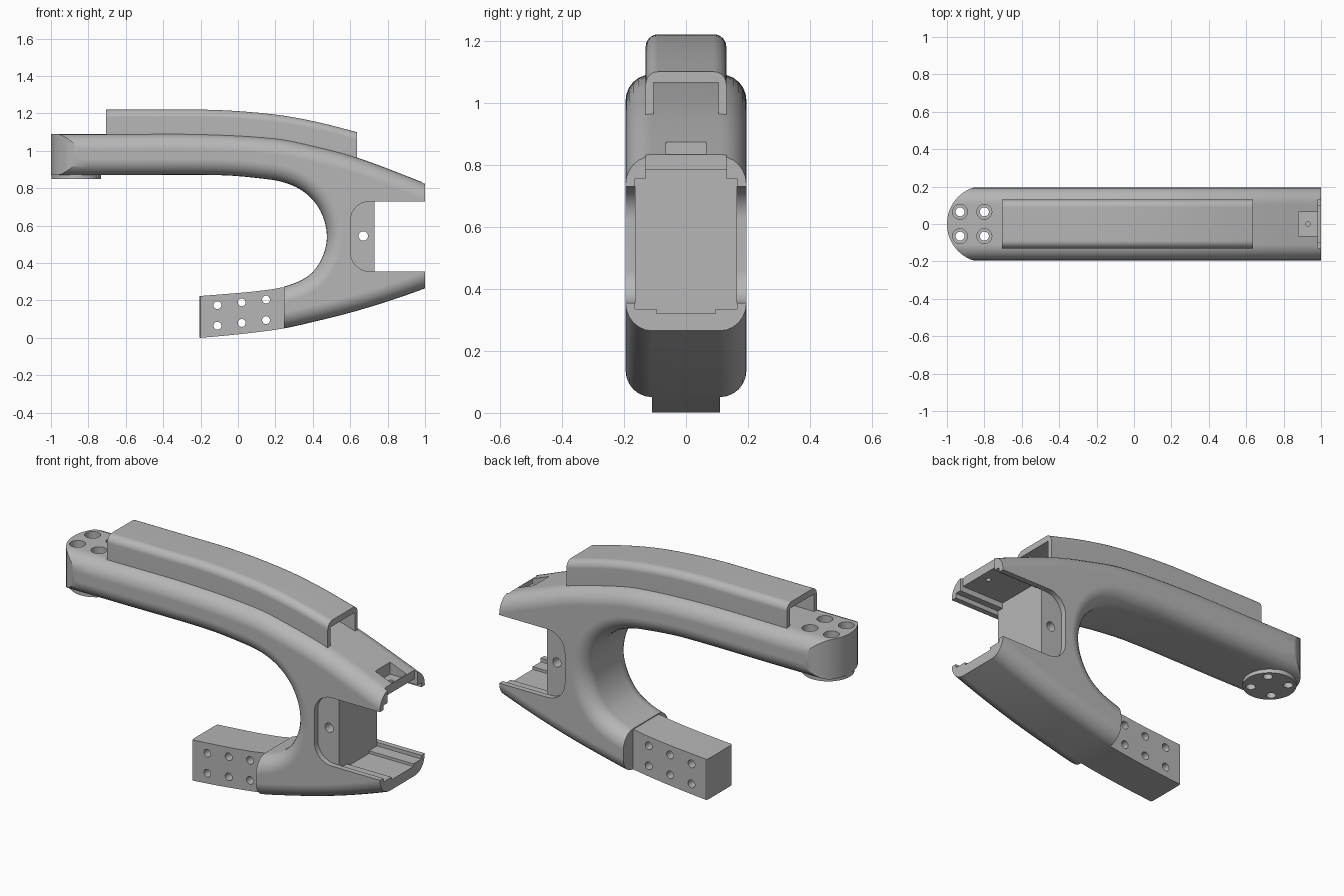
import bpy, bmesh, math
from mathutils import Vector, geometry

cube = bpy.data.objects.get("Cube")
if cube:
    bpy.data.objects.remove(cube)

grey = bpy.data.materials.new("plain grey")
grey.use_nodes = True
grey.diffuse_color = (0.47, 0.47, 0.47, 1)
grey.node_tree.nodes["Principled BSDF"].inputs["Base Color"].default_value = grey.diffuse_color


def smooth_path(pts, steps=6):
    """Smooth line through a few points."""
    p = [Vector(q) for q in pts]
    last = len(p) - 1
    tan = [(p[min(i + 1, last)] - p[max(i - 1, 0)]).normalized() for i in range(last + 1)]
    out = []
    for i in range(last):
        h = (p[i + 1] - p[i]).length / 3
        seg = geometry.interpolate_bezier(p[i], p[i] + tan[i] * h, p[i + 1] - tan[i + 1] * h, p[i + 1], steps + 1)
        out += [Vector(v[:2]) for v in seg[:-1]]
    return out + [p[-1]]


def loft(name, rings):
    """Skin closed rings of points and cap both ends."""
    bm = bmesh.new()
    rows = [[bm.verts.new(c) for c in ring] for ring in rings]
    n = len(rows[0])
    for a, b in zip(rows, rows[1:]):
        for i in range(n):
            bm.faces.new((a[i], a[(i + 1) % n], b[(i + 1) % n], b[i]))
    bm.faces.new(rows[0])
    bm.faces.new(rows[-1])
    bmesh.ops.recalc_face_normals(bm, faces=bm.faces)
    me = bpy.data.meshes.new(name)
    bm.to_mesh(me)
    bm.free()
    me.materials.append(grey)
    ob = bpy.data.objects.new(name, me)
    bpy.context.collection.objects.link(ob)
    return ob


def prism(name, pts, lo, hi, axis):
    place = (lambda a, b, h: (a, h, b)) if axis == "y" else (lambda a, b, h: (a, b, h))
    return loft(name, [[place(a, b, h) for a, b in pts] for h in (lo, hi)])


def box(x0, x1, y, z0, z1):
    return prism("cutter", [(x0, -y), (x1, -y), (x1, y), (x0, y)], z0, z1, "z")


def arc(cx, cy, r, a0, a1, n=8):
    return [(cx + r * math.cos(math.radians(a0 + (a1 - a0) * i / n)),
             cy + r * math.sin(math.radians(a0 + (a1 - a0) * i / n))) for i in range(n + 1)]


def cylinder(a, b, r, lo, hi, axis, name="cutter", n=28):
    return prism(name, arc(a, b, r, 0, 360, n)[:-1], lo, hi, axis)


def activate(ob):
    bpy.ops.object.select_all(action="DESELECT")
    ob.select_set(True)
    bpy.context.view_layer.objects.active = ob


def cut(ob, cutters, operation="DIFFERENCE"):
    activate(ob)
    for c in cutters:
        mod = ob.modifiers.new("cut", "BOOLEAN")
        mod.operation, mod.solver, mod.object = operation, "EXACT", c
        bpy.ops.object.modifier_apply(modifier=mod.name)
        bpy.data.objects.remove(c)


def finish(ob):
    activate(ob)
    bpy.ops.object.shade_smooth_by_angle(angle=math.radians(30))
    mod = ob.modifiers.new("even shading", "WEIGHTED_NORMAL")
    mod.keep_sharp = True


# Outline curves of the frame, seen from the side
upper = smooth_path([(-1.2, 1.09), (-0.7, 1.09), (-0.2, 1.09), (0.2, 1.067), (0.4, 1.028),
                     (0.635, 0.965), (1, 0.827), (1.15, 0.765)])
lower = smooth_path([(1.15, 0.325), (1, 0.265), (0.8, 0.195), (0.6, 0.135), (0.4, 0.085),
                     (0.24, 0.05), (0, 0.019), (-0.3, -0.008)])
inner = smooth_path([(-0.3, 0.217), (-0.1, 0.232), (0.1, 0.25), (0.25, 0.275), (0.38, 0.335),
                     (0.45, 0.43), (0.475, 0.55), (0.44, 0.68), (0.36, 0.775), (0.25, 0.83),
                     (0.1, 0.855), (-0.1, 0.87), (-0.6, 0.87), (-1.2, 0.87)])
outline = upper + lower + inner


def inset(pts, d):
    """Move a clockwise outline inwards with mitred corners."""
    out = []
    for i, p in enumerate(pts):
        a = (p - pts[i - 1]).normalized()
        b = (pts[(i + 1) % len(pts)] - p).normalized()
        n1, n2 = Vector((a.y, -a.x)), Vector((b.y, -b.x))
        out.append(p + (n1 + n2) / (1 + n1.dot(n2)) * d)
    return out


# Frame: rounded thick outline
half, r = 0.195, 0.085
rings = []
for side in (-1, 1):
    angles = range(0, 91, 15)
    for t in (reversed(angles) if side < 0 else angles):
        t = math.radians(t)
        y = side * (half - r + r * math.sin(t))
        rings.append([(p.x, y, p.y) for p in inset(outline, r * (1 - math.cos(t)))])
frame = loft("frame", rings)

# Round nose at the left, flat ends at the right
plan = arc(-0.8, 0, 0.2, 90, 270, 32) + [(1, -0.2), (1, 0.2)]
plan = [(x, y * 1.02) for x, y in plan]
cut(frame, [prism("cutter", plan, -0.5, 1.5, "z")], "INTERSECT")

# Lower stub shoulder, notch between the prongs and its stepped channel
cut(frame, [box(-0.5, 0.245, 0.5, -0.3, 0.5),
            box(0.73, 1.2, 0.5, 0.355, 0.73),
            box(0.73, 1.2, 0.165, 0.335, 0.755),
            box(0.73, 1.2, 0.13, 0.5, 0.785),
            box(0.73, 1.2, 0.095, 0.32, 0.5)])

# Rounded side recesses on the web, with a pin hole
recess = arc(0.705, 0.626, 0.104, 90, 180) + arc(0.705, 0.459, 0.104, 180, 270) + [(0.8, 0.355), (0.8, 0.73)]
cut(frame, [prism("cutter", recess, 0.165, 0.4, "y"),
            prism("cutter", recess, -0.4, -0.165, "y"),
            cylinder(0.67, 0.545, 0.025, -0.4, 0.4, "y")])

# Pocket, screw hole and end gap in the upper prong
cut(frame, [box(0.88, 0.98, 0.065, 0.808, 1.2),
            cylinder(0.93, 0, 0.013, 0.7, 1, "z"),
            box(0.983, 1.2, 0.13, 0.7, 1)])

# Mounting pad under the nose, drilled together with the nose
pad = cylinder(-0.865, 0, 0.132, 0.85, 0.89, "z", "mounting_pad", 40)
for x in (-0.93, -0.8):
    for y in (-0.065, 0.065):
        cut(frame, [cylinder(x, y, 0.04, 1.0, 1.3, "z"), cylinder(x, y, 0.024, 0.5, 1.3, "z")])
        cut(pad, [cylinder(x, y, 0.024, 0.5, 1.3, "z")])

# Narrow stub that continues the lower arm
x_end = -0.205
low = [p for p in lower if x_end < p.x < 0.36]
top = [p for p in inner[:len(inner) // 2] if x_end < p.x < 0.25 and p.y < 0.3]
stub_pts = low + [(x_end, 0.001), (x_end, 0.224)] + top + [(0.33, 0.27)]
stub = prism("lower_stub", stub_pts, -0.11, 0.11, "y")
bm = bmesh.new()
bm.from_mesh(stub.data)
corners = [e for e in bm.edges if all(v.co.x < x_end + 0.001 for v in e.verts)
           and abs(e.verts[0].co.y - e.verts[1].co.y) < 0.001]
bmesh.ops.bevel(bm, geom=corners, offset=0.03, segments=5, profile=0.5, affect="EDGES")
bm.to_mesh(stub.data)
bm.free()
for i in range(3):
    x = -0.11 + 0.13 * i
    cut(stub, [cylinder(x, z + 0.015 * i, 0.021, -0.3, 0.3, "y") for z in (0.065, 0.175)])

# Hollow curved cover on top of the arm
ridge = smooth_path([(-0.705, 1.22), (-0.4, 1.22), (-0.1, 1.218), (0.2, 1.194), (0.42, 1.155), (0.637, 1.1)])
depth, wall = 0.14, 0.105
section = [(-0.13, -depth)] + arc(-0.09, -0.04, 0.04, 180, 90, 6) + arc(0.09, -0.04, 0.04, 90, 0, 6)
section += [(0.13, -depth), (wall, -depth), (wall, -0.034), (-wall, -0.034), (-wall, -depth)]
cover = loft("top_cover", [[(p.x, y, p.y + z) for y, z in section] for p in ridge])

for ob in (frame, pad, stub, cover):
    finish(ob)
